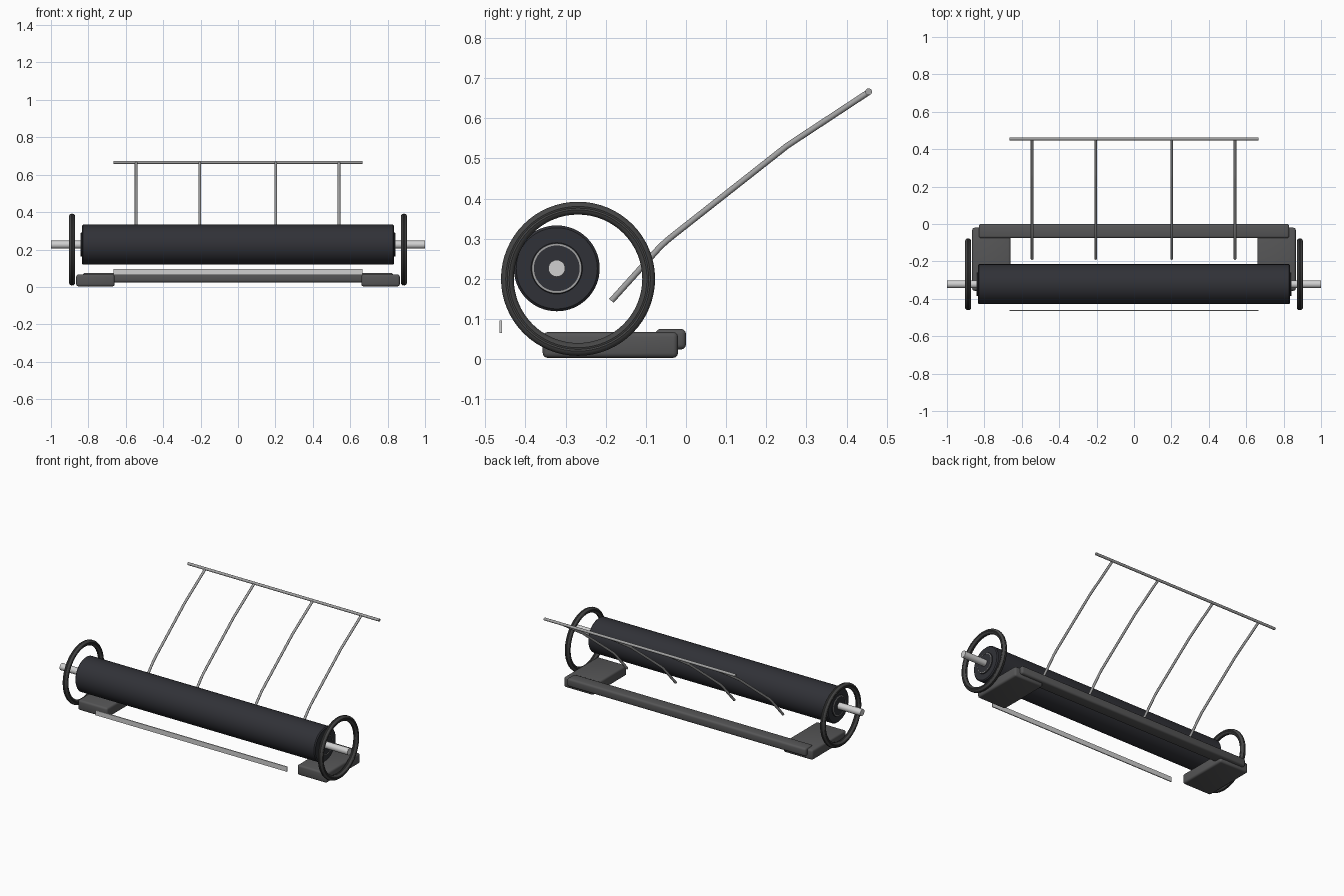
import bpy, bmesh, math
from mathutils import Vector

cube = bpy.data.objects.get("Cube")
if cube:
    bpy.data.objects.remove(cube, do_unlink=True)


def material(name, rgb):
    m = bpy.data.materials.new(name)
    m.use_nodes = True
    m.diffuse_color = (*rgb, 1)
    m.node_tree.nodes["Principled BSDF"].inputs["Base Color"].default_value = (*rgb, 1)
    return m


RUBBER = material("roller rubber", (0.03, 0.031, 0.038))
WHEEL = material("wheel dark grey", (0.06, 0.06, 0.06))
FRAME = material("frame grey", (0.092, 0.092, 0.094))
TUBE = material("tube grey", (0.36, 0.36, 0.36))
STEEL = material("bright steel", (0.63, 0.63, 0.63))


def finish(name, bm, mat, location=(0, 0, 0)):
    bmesh.ops.recalc_face_normals(bm, faces=bm.faces)
    me = bpy.data.meshes.new(name)
    bm.to_mesh(me)
    bm.free()
    me.materials.append(mat)
    ob = bpy.data.objects.new(name, me)
    ob.location = location
    bpy.context.collection.objects.link(ob)
    bpy.ops.object.select_all(action='DESELECT')
    ob.select_set(True)
    bpy.context.view_layer.objects.active = ob
    bpy.ops.object.shade_smooth_by_angle(angle=math.radians(35))
    return ob


def box(name, low, high, mat, bevel=0.0):
    low, high = Vector(low), Vector(high)
    bm = bmesh.new()
    bmesh.ops.create_cube(bm, size=1)
    bmesh.ops.scale(bm, vec=high - low, verts=bm.verts)
    if bevel:
        bmesh.ops.bevel(bm, geom=bm.edges[:], offset=bevel, segments=3,
                        profile=0.5, affect='EDGES')
    return finish(name, bm, mat, (low + high) / 2)


def lathe(name, profile, location, mat, steps=48, closed=False):
    """Spin (x, radius) points about the x axis."""
    bm = bmesh.new()
    vs = [bm.verts.new((x, 0, r)) for x, r in profile]
    edges = [bm.edges.new(pair) for pair in zip(vs, vs[1:])]
    if closed:
        edges.append(bm.edges.new((vs[-1], vs[0])))
    bmesh.ops.spin(bm, geom=vs + edges, cent=(0, 0, 0), axis=(1, 0, 0),
                   angle=2 * math.pi, steps=steps)
    bmesh.ops.remove_doubles(bm, verts=bm.verts, dist=0.0001)
    return finish(name, bm, mat, location)


def tube(name, points, radius, mat):
    """Sweep a round section along a path in the y-z plane."""
    bm = bmesh.new()
    pts = [Vector(p) for p in points]
    rings = []
    for i, p in enumerate(pts):
        along = (pts[min(i + 1, len(pts) - 1)] - pts[max(i - 1, 0)]).normalized()
        side = Vector((1, 0, 0))
        up = side.cross(along)
        rings.append([bm.verts.new(p + radius * (math.cos(a) * side + math.sin(a) * up))
                      for a in (k * math.tau / 12 for k in range(12))])
    for a, b in zip(rings, rings[1:]):
        for k in range(12):
            bm.faces.new((a[k], a[k - 1], b[k - 1], b[k]))
    bm.faces.new(rings[0])
    bm.faces.new(rings[-1])
    return finish(name, bm, mat)


def rod(name, half, radius, location, mat):
    return lathe(name, [(-half, 0), (-half, radius), (half, radius), (half, 0)],
                 location, mat, 24)


# Roller with softened rims, and its axle
AXLE = (0, -0.322, 0.226)
lathe("roller", [(-0.834, 0), (-0.834, 0.101), (-0.828, 0.107),
                 (0.828, 0.107), (0.834, 0.101), (0.834, 0)], AXLE, RUBBER, 64)
rod("axle", 1.0, 0.021, AXLE, STEEL)

# Parts repeated at both ends
for side, s in (("left", 1), ("right", -1)):
    # Bearing boss, with a thin bright ring on its face
    lathe(f"{side}_bearing", [(s * 0.83, 0), (s * 0.83, 0.064), (s * 0.838, 0.064),
                              (s * 0.841, 0.061), (s * 0.841, 0)], AXLE, RUBBER)
    lathe(f"{side}_bearing_ring", [(s * 0.84, 0.057), (s * 0.843, 0.057),
                                   (s * 0.843, 0.062), (s * 0.84, 0.062)],
          AXLE, TUBE, closed=True)
    # Hoop wheel: rounded tyre section with a shallow groove every quarter turn
    section = []
    for k in range(24):
        a = k * math.tau / 24
        r = 0.0145 if k % 6 == 0 else 0.0165
        section.append((r * math.cos(a), 0.176 + r * math.sin(a)))
    lathe(f"{side}_wheel", section, (s * 0.887, -0.269, 0.2), WHEEL, 64, True)
    # Foot
    box(f"{side}_foot", (min(s * 0.66, s * 0.865), -0.357, 0.003),
        (max(s * 0.66, s * 0.865), -0.02, 0.067), FRAME, 0.012)

# Rear cross beam and front scraper strip
box("rear_beam", (-0.83, -0.076, 0.024), (0.83, 0, 0.075), FRAME, 0.012)
box("front_strip", (-0.665, -0.465, 0.065), (0.665, -0.459, 0.096), STEEL)

# Bent handle bars and the grip rail
BEND = [(-0.186, 0.145), (-0.065, 0.279), (-0.05, 0.293), (-0.033, 0.307),
        (0.235, 0.518), (0.25, 0.53), (0.268, 0.542), (0.455, 0.665)]
for i, x in enumerate((-0.545, -0.205, 0.202, 0.54)):
    tube(f"handle_bar_{i + 1}", [(x, y, z) for y, z in BEND], 0.0075, TUBE)
rod("grip_rail", 0.665, 0.0085, (0, 0.455, 0.666), TUBE)
